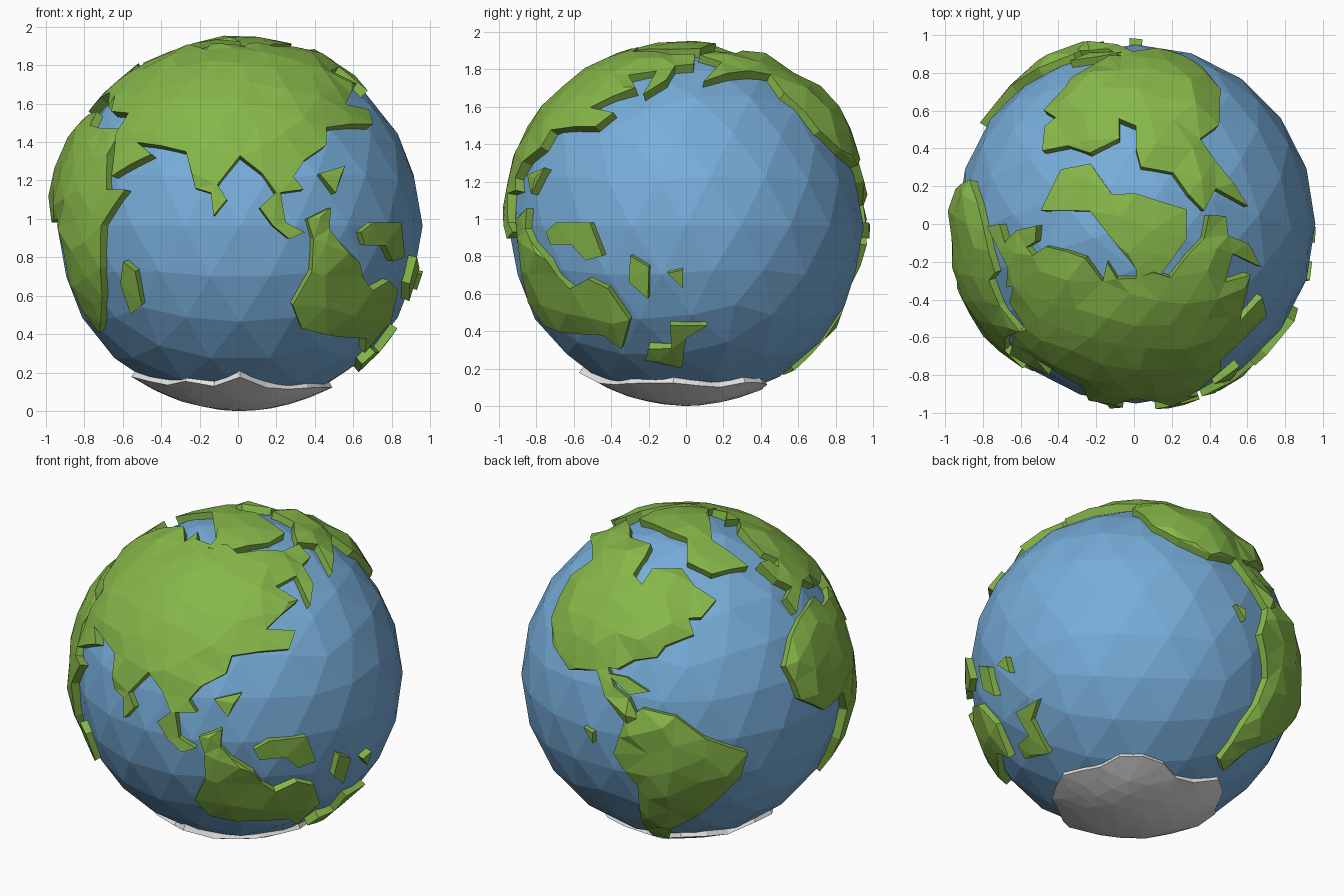
import bpy, bmesh, math, random
from mathutils import Vector, geometry

if "Cube" in bpy.data.objects:
    bpy.data.objects.remove(bpy.data.objects["Cube"])

random.seed(4)
CENTRE = Vector((0.01, 0.0, 0.965))
OCEAN_R, LAND_R, ROOT_R = 0.95, 0.978, 0.92
FRONT_LON = 81            # longitude that faces -y


def material(name, colour):
    m = bpy.data.materials.new(name)
    m.diffuse_color = (*colour, 1)
    m.use_nodes = True
    m.node_tree.nodes["Principled BSDF"].inputs["Base Color"].default_value = m.diffuse_color
    return m


BLUE = material("ocean blue", (0.185, 0.42, 0.70))
GREEN = material("land green", (0.24, 0.475, 0.067))
WHITE = material("ice white", (0.78, 0.78, 0.78))


def direction(lon, lat):
    a, b = math.radians(lon - FRONT_LON), math.radians(lat)
    return Vector((math.cos(b) * math.sin(a), -math.cos(b) * math.cos(a), math.sin(b)))


def inside(p, poly):
    hit = False
    for a, b in zip(poly, poly[1:] + poly[:1]):
        if (a.y > p.y) != (b.y > p.y) and p.x < a.x + (p.y - a.y) * (b.x - a.x) / (b.y - a.y):
            hit = not hit
    return hit


def plate(name, outline, relief=0.03, mat=GREEN, radius=LAND_R, rim=0.012, step=0.17):
    """Raised land plate: flatten the coast outline, triangulate, wrap back on the globe."""
    dirs = [direction(*p) for p in outline]
    c = sum(dirs, Vector()).normalized()
    u = c.orthogonal().normalized()
    v = c.cross(u)

    def flatten(d):
        q = Vector((d.dot(u), d.dot(v)))
        return q.normalized() * math.acos(max(-1, min(1, d.dot(c))))

    def wrap(q):
        a = max(q.length, 1e-6)
        return c * math.cos(a) + (u * q.x + v * q.y) * (math.sin(a) / a)

    # coast, with long edges split so that they follow the curve
    corners, coast = [flatten(d) for d in dirs], []
    for a, b in zip(corners, corners[1:] + corners[:1]):
        n = math.ceil((b - a).length / 0.24)
        coast += [a.lerp(b, i / n) for i in range(n)]

    # loose inner points give the faceted relief
    pts, n = list(coast), len(coast)
    k = int(1.6 / step)
    for i in range(-k, k + 1):
        for j in range(-k, k + 1):
            q = Vector(((i + 0.5 * (j % 2)) * step, j * step * 0.87))
            q += Vector((random.uniform(-.03, .03), random.uniform(-.03, .03)))
            if inside(q, coast) and min((q - p).length for p in coast) > 0.065:
                pts.append(q)
    edges = [(i, (i + 1) % n) for i in range(n)]
    verts, _, tris, origin, _, _ = geometry.delaunay_2d_cdt(pts, edges, [], 0, 1e-5)

    bm = bmesh.new()
    top = []
    for q, o in zip(verts, origin):
        on_coast = any(i < n for i in o)
        h = random.uniform(0, rim) if on_coast else random.uniform(0.3, 1) * relief
        top.append(bm.verts.new(wrap(q) * (radius + h)))
    for t in tris:
        mid = sum((verts[i] for i in t), Vector((0, 0))) / len(t)
        if inside(mid, coast):
            f = bm.faces.new([top[i] for i in t])
            f.normal_update()
            if f.normal.dot(f.calc_center_median()) < 0:
                f.normal_flip()

    # cliff walls down into the ocean
    low = {}
    for e in [e for e in bm.edges if len(e.link_faces) == 1]:
        loop = e.link_loops[0]
        a, b = loop.vert, loop.link_loop_next.vert
        for w in (a, b):
            if w not in low:
                low[w] = bm.verts.new(w.co.normalized() * ROOT_R)
        bm.faces.new((b, a, low[a], low[b]))
    bmesh.ops.delete(bm, geom=[w for w in bm.verts if not w.link_faces], context='VERTS')

    me = bpy.data.meshes.new(name)
    bm.to_mesh(me)
    bm.free()
    me.materials.append(mat)
    ob = bpy.data.objects.new(name, me)
    ob.location = CENTRE
    bpy.context.collection.objects.link(ob)


# ocean ball
bpy.ops.mesh.primitive_ico_sphere_add(subdivisions=3, radius=OCEAN_R, location=CENTRE,
                                      rotation=(0, 0, -math.pi / 2))
bpy.context.object.name = "ocean"
bpy.context.object.data.materials.append(BLUE)

# large land masses, as (longitude, latitude) coast corners
plate("eurasia", [
    (-8, 37), (-9, 43), (-1, 45), (-6, 50), (-8, 58), (1, 57), (3, 53), (8, 55), (5, 60),
    (12, 66), (25, 71), (51, 69), (44, 75), (62, 72), (81, 73), (101, 74), (114, 70),
    (140, 71), (159, 68), (178, 67), (176, 61), (164, 60), (161, 52), (152, 45), (154, 57),
    (138, 55), (147, 48), (128, 40), (141, 38), (136, 32), (113, 31), (111, 25), (102, 20),
    (98, 15), (101, 11), (93.5, 10), (95, 1), (101, -2), (96, -4), (91, 0), (87, 5.5),
    (92, 10), (88, 16), (81, 21.5), (74, 12.5), (77, 8), (73, 3), (72, 10), (67, 11.5),
    (63, 23), (44, 26), (51, 22), (37, 15), (33, 29), (35, 36), (23, 37), (18, 43),
    (17, 39), (10, 44), (2, 42)], relief=0.024, radius=0.982, rim=0.016)
plate("africa", [
    (-7, 35), (10, 37), (12, 32), (22, 31), (34, 31), (32, 22), (35, 11), (43, 11),
    (34, 0), (32, -13), (29, -22), (22, -31), (15, -35), (10, -18), (11, -7), (6, 2),
    (-8, 1), (-20, 9), (-24, 22), (-16, 31)], relief=0.035)
plate("north_america", [
    (-180, 52), (-150, 57), (-136, 55), (-139, 46), (-134, 38), (-131, 31), (-122, 24),
    (-110, 19), (-98, 22), (-93, 14), (-84, 5), (-80, 8), (-84, 15), (-90, 18), (-94, 24),
    (-90, 24), (-84, 28), (-75, 30), (-72, 34), (-60, 38), (-62, 44), (-56, 44),
    (-47, 50), (-58, 56), (-66, 63), (-88, 62), (-90, 55), (-99, 58), (-99, 66),
    (-104, 72), (-135, 70), (-160, 71), (-178, 68), (-165, 62)], relief=0.065)
plate("south_america", [
    (-85, 7), (-79, 12), (-67, 10), (-57, 2), (-42, -5), (-44, -15), (-53, -26), (-63, -37),
    (-70, -43), (-73, -54), (-82, -52), (-83, -38), (-81, -19), (-89, -6)], relief=0.045)
plate("australia", [
    (102, 2), (110, 5.5), (109.5, -1), (113, -5), (121, -11), (124, -16), (129, -20),
    (137, -17), (144, -20), (150, -31), (143, -42), (137, -36.5), (120, -36), (104, -33),
    (99, -25), (104, -14), (104, -4)], relief=0.03)
plate("arctic_land", [
    (-45, 60), (-17, 59), (-25, 75), (81, 76), (81, 71), (101, 71), (154, 73.5),
    (187, 73.5), (-99, 80.6), (-60, 78), (-62, 66)], relief=0.015)

# islands
for name, coast in {
    "papua_island": [(121, -2), (126, 1), (139.5, 1), (143.5, -9.5), (137, -11), (132, -6), (123, -6)],
    "madagascar_island": [(42, -11), (46, -14), (46, -25), (40, -28), (39, -18)],
    "philippine_island": [(107, 16), (117, 18.5), (112, 10)],
    "coral_island": [(153, -9.5), (159, -13), (158, -23.5), (152, -18)],
    "small_pacific_island": [(165, -15), (170, -14), (170, -20)],
    "southern_island": [(165, -33), (179, -33), (171, -38), (169, -51), (152, -47), (155, -42), (165, -42)],
    "caribbean_island": [(-94, 22), (-86, 22), (-77, 18), (-84, 16)],
    "western_island": [(-101, 1), (-97, 0), (-97, -4)],
}.items():
    plate(name, coast, relief=0.02, rim=0.008)

# southern ice cap: ragged rim at uneven latitudes
rim_lats = [-54, -60, -62, -61, -61, -60, -62, -63, -60, -60, -62, -66, -64, -57,
            -57, -59, -54, -54, -57, -59, -57, -60]
plate("ice_cap", [(FRONT_LON + i * 360 / len(rim_lats), lat) for i, lat in enumerate(rim_lats)],
      relief=0.004, mat=WHITE, radius=0.961, rim=0.012, step=0.12)
